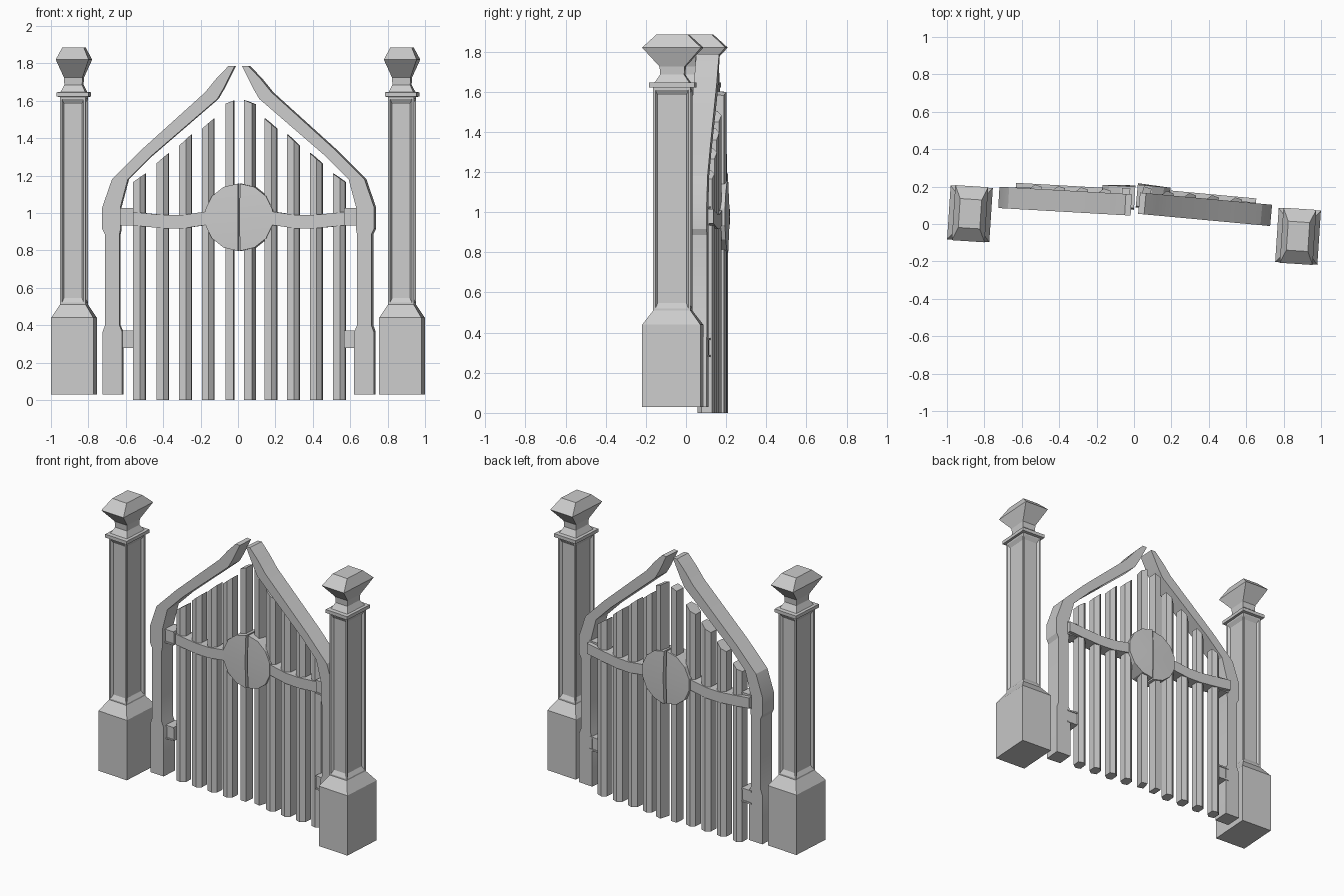
import bpy, bmesh, math
from mathutils import Matrix, Vector

if "Cube" in bpy.data.objects:
    bpy.data.objects.remove(bpy.data.objects["Cube"])


def finish(name, bm, loc=(0, 0, 0), rot=0.0):
    bmesh.ops.recalc_face_normals(bm, faces=bm.faces)
    me = bpy.data.meshes.new(name)
    bm.to_mesh(me)
    bm.free()
    ob = bpy.data.objects.new(name, me)
    ob.location = loc
    ob.rotation_euler[2] = rot
    bpy.context.collection.objects.link(ob)
    return ob


def skin(bm, loops):
    """Join equal rings of corners into a closed solid."""
    rows = [[bm.verts.new(co) for co in loop] for loop in loops]
    n = len(rows[0])
    for a, b in zip(rows, rows[1:]):
        for i in range(n):
            j = (i + 1) % n
            bm.faces.new((a[i], a[j], b[j], b[i]))
    bm.faces.new(rows[0][::-1])
    bm.faces.new(rows[-1])


def loft(bm, rings):
    """Stack of rectangles (z, width, depth)."""
    skin(bm, [[(sx * w / 2, sy * d / 2, z)
               for sx, sy in ((-1, -1), (1, -1), (1, 1), (-1, 1))] for z, w, d in rings])


def strip(bm, outer, inner, y0, y1):
    """Solid band between two matching x-z outlines."""
    skin(bm, [[(o[0], y0, o[1]), (i[0], y0, i[1]), (i[0], y1, i[1]), (o[0], y1, o[1])]
              for o, i in zip(outer, inner)])


# Pillars: plinth, panelled column, collar, neck and faceted cap
PILLAR = [(0.03, .226, .29), (0.44, .226, .29), (0.51, .138, .186), (1.62, .138, .186),
          (1.622, .17, .226), (1.645, .17, .226), (1.647, .132, .172), (1.685, .095, .12),
          (1.725, .1, .125), (1.82, .176, .295), (1.885, .115, .155)]
for side, loc in (("left", (-.877, .055, 0)), ("right", (.877, -.066, 0))):
    bm = bmesh.new()
    loft(bm, PILLAR)
    bmesh.ops.recalc_face_normals(bm, faces=bm.faces)
    panels = [f for f in bm.faces if 1.0 < f.calc_center_median().z < 1.1]
    # Recessed panels: flat margin, then a sunken field pushed toward the axis
    bmesh.ops.inset_individual(bm, faces=panels, thickness=.015, depth=0)
    bmesh.ops.inset_individual(bm, faces=panels, thickness=.015, depth=0)
    for f in panels:
        c = f.calc_center_median()
        push = Vector((c.x, c.y, 0)).normalized() * -.016
        bmesh.ops.translate(bm, verts=list(f.verts), vec=push)
        for v in f.verts:
            v.co.z += .015 if v.co.z < 1 else -.015
    finish(side + "_pillar", bm, loc, math.radians(-3.75))

# Outline of one gate frame (left-hand distances from the middle)
OUTER = [(.725, .03), (.725, .365), (.712, .4), (.712, .885), (.727, .915), (.727, 1.03),
         (.675, 1.18), (.52, 1.335), (.176, 1.645), (.115, 1.72), (.05, 1.787)]
INNER = [(.62, .03), (.62, .365), (.635, .4), (.635, .885), (.63, .91), (.63, 1.03),
         (.59, 1.18), (.47, 1.3), (.11, 1.61), (.075, 1.67), (.018, 1.785)]
BAND = [(.64, .98), (.52, .965), (.4, .953), (.3, .953), (.22, .965), (.15, .975)]
# Bars: centre distance, top height at outer and inner edge
BARS = [(.533, 1.165, 1.21), (.408, 1.265, 1.32), (.286, 1.36, 1.42),
        (.165, 1.45, 1.505), (.05, 1.58, 1.605)]
# Bar section: front face, bevelled right corner, deep sides and a ridge behind
BAR_SECTION = [(-.032, -.035), (.005, -.043), (.032, -.02), (.032, .033), (-.005, .043),
               (-.032, .02)]

for side, s, y, rot in (("left", -1, .044, -.057), ("right", 1, .056, -.092)):
    place = ((.004 if s > 0 else 0, y, 0), rot)

    def flip(pts, dz=0):
        return [(s * x, z + dz) for x, z in pts]

    # Curved frame with stile
    bm = bmesh.new()
    strip(bm, flip(OUTER), flip(INNER), 0, .114)
    finish(side + "_gate_frame", bm, *place)

    # Deep bars with slanted tops
    bm = bmesh.new()
    for k, (x, z_out, z_in) in enumerate(BARS):
        middle = k == 4
        section = ([(-.022, -.035), (.022, -.035), (.022, .035), (-.022, .035)]
                   if middle else BAR_SECTION)
        turn = Matrix.Rotation(-.2 if middle and s > 0 else 0, 2)
        corners = [turn @ Vector(c) for c in section]
        cy = .11 if middle else .093
        slope, zm = (z_out - z_in) / .064 * s, (z_out + z_in) / 2
        skin(bm, [[(s * x + c.x, cy + c.y, 0) for c in corners],
                  [(s * x + c.x, cy + c.y, zm + slope * c.x) for c in corners]])
    finish(side + "_gate_bars", bm, *place)

    # Wavy cross band
    bm = bmesh.new()
    strip(bm, flip(BAND, .036), flip(BAND, -.036), .045, .14)
    finish(side + "_cross_band", bm, *place)

    # Brackets joining stile and bars, with raised lips
    bm = bmesh.new()
    for z in (.325, .98):
        ends = [(.64, z), (.562, z)]
        strip(bm, flip(ends, .038), flip(ends, -.038), .032, .112)
        for e in (-.042, .042):
            strip(bm, flip(ends, e + .005), flip(ends, e - .005), .026, .118)
    finish(side + "_brackets", bm, *place)

    # Half of the round centre plate, slightly domed on both faces
    bm = bmesh.new()
    n, r, cz = 7, .18, .977
    arc = [(.002 + r * math.sin(math.pi * i / n), cz + r * math.cos(math.pi * i / n))
           for i in range(n + 1)]
    front = [bm.verts.new((s * x, .04, z)) for x, z in arc]
    back = [bm.verts.new((s * x, .155, z)) for x, z in arc]
    cf = bm.verts.new((s * .002, .032, cz))
    cb = bm.verts.new((s * .002, .163, cz))
    for i in range(n):
        bm.faces.new((front[i], front[i + 1], back[i + 1], back[i]))
        bm.faces.new((cf, front[i + 1], front[i]))
        bm.faces.new((cb, back[i], back[i + 1]))
    bm.faces.new([front[0], cf, front[n], back[n], cb, back[0]])
    finish(side + "_centre_plate", bm, *place)

# Soft shading across plates, bands and curved frames, sharp elsewhere
for ob in bpy.context.collection.objects:
    ob.select_set(any(w in ob.name for w in ("plate", "band", "frame")))
    if ob.select_get():
        bpy.context.view_layer.objects.active = ob
bpy.ops.object.shade_smooth_by_angle(angle=math.radians(25))
